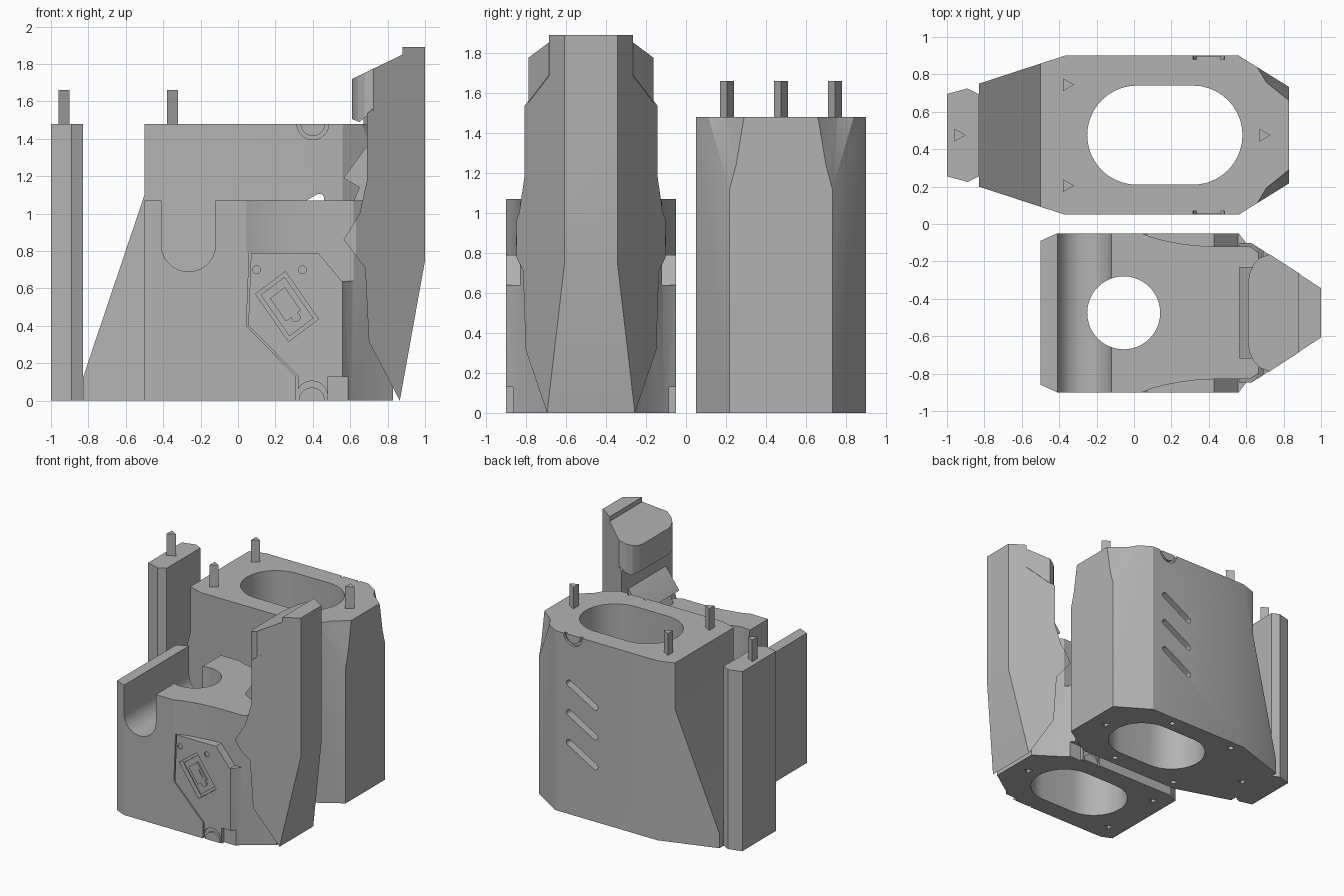
import bpy, bmesh, math
from mathutils import Vector

if "Cube" in bpy.data.objects:
    bpy.data.objects.remove(bpy.data.objects["Cube"])

grey = bpy.data.materials.new("plain_grey")
grey.use_nodes = True
grey.diffuse_color = (0.45, 0.45, 0.45, 1)
grey.node_tree.nodes["Principled BSDF"].inputs["Base Color"].default_value = grey.diffuse_color
BACK, FRONT, HALF = 0.475, -0.475, 0.425


def add(name, bm):
    bmesh.ops.recalc_face_normals(bm, faces=bm.faces)
    me = bpy.data.meshes.new(name)
    bm.to_mesh(me)
    bm.free()
    me.materials.append(grey)
    ob = bpy.data.objects.new(name, me)
    bpy.context.collection.objects.link(ob)
    return ob


def prism(name, pts, axis, lo, hi):
    """Extrude an outline along z (plan) or y (front profile)."""
    bm = bmesh.new()
    place = (lambda a, b, h: (a, b, h)) if axis == "z" else (lambda a, b, h: (a, h, b))
    face = bm.faces.new([bm.verts.new(place(a, b, lo)) for a, b in pts])
    ext = bmesh.ops.extrude_face_region(bm, geom=[face])
    verts = [v for v in ext["geom"] if isinstance(v, bmesh.types.BMVert)]
    move = Vector(place(0, 0, hi - lo))
    bmesh.ops.translate(bm, verts=verts, vec=move)
    return add(name, bm)


def hull(name, pts):
    bm = bmesh.new()
    for p in pts:
        bm.verts.new(p)
    bmesh.ops.convex_hull(bm, input=bm.verts)
    return add(name, bm)


def boolean(ob, tool, mode="DIFFERENCE"):
    mod = ob.modifiers.new("bool", "BOOLEAN")
    mod.operation, mod.object, mod.solver = mode, tool, "EXACT"
    bpy.context.view_layer.objects.active = ob
    bpy.ops.object.modifier_apply(modifier=mod.name)
    bpy.data.objects.remove(tool)


def arc(cx, cy, r, start=0, end=360, n=32):
    count = n if end - start == 360 else n + 1
    angles = [math.radians(start + (end - start) * i / n) for i in range(count)]
    return [(cx + r * math.cos(a), cy + r * math.sin(a)) for a in angles]


def stadium(a, b, r):
    """Rounded slot outline between two centres."""
    t = math.degrees(math.atan2(b[1] - a[1], b[0] - a[0]))
    return arc(*a, r, t + 90, t + 270, 20) + arc(*b, r, t - 90, t + 90, 20)


def mirrored(half, c):
    """Close a half outline given as (x, distance from the centre line)."""
    return [(x, c - d) for x, d in half] + [(x, c + d) for x, d in reversed(half)]


def triangle(x, y):
    return [(x - 0.03, y - 0.035), (x - 0.03, y + 0.035), (x + 0.03, y)]


def rect(u0, u1, v0, v1):
    """Rectangle in the tilted frame of the latch."""
    c, u, v = Vector((0.262, 0.503)), Vector((0.8, 0.6)), Vector((0.57, -0.82))
    return [tuple(c + u * a + v * b) for a, b in ((u0, v0), (u1, v0), (u1, v1), (u0, v1))]


# Rear block: tapered plan, sloping end, oval bore
rear = prism("rear_block", mirrored(
    [(-0.83, 0.275), (-0.37, HALF), (0.56, HALF), (0.83, 0.257)], BACK), "z", 0, 1.48)
boolean(rear, prism("cut", [(-0.83, 0.12), (-0.5, 1.1), (-0.5, 1.6), (-1, 1.6), (-1, 0.12)],
                    "y", -0.1, 1.1))
boolean(rear, prism("cut", stadium((0.015, BACK), (0.315, BACK), 0.265), "z", -0.1, 1.6))

for s in (-1, 1):
    y = lambda d: BACK + s * d
    # Vent slots through both walls
    for i in range(3):
        z = 1.08 - 0.245 * i
        boolean(rear, prism("cut", stadium((0.2, z - 0.135), (0.435, z), 0.026),
                            "y", y(0.15), y(0.5)))
    # Half round button at the top edge
    boolean(rear, prism("cut", arc(0.4, 1.48, 0.085), "y", y(0.405), y(0.5)))
    prism("rear_button", arc(0.4, 1.48, 0.065, 180, 360), "y", y(0.4), y(0.422))
    # Sloping corner notch
    boolean(rear, hull("cut", [(x, y(d), z) for x, d, z in (
        (0.70, 0.285, 1.5), (0.85, 0.165, 1.5), (0.84, 0.22, 1.22), (0.64, 0.385, 1.5),
        (0.835, 0.257, 1.1), (0.95, 0.38, 1.5), (0.95, 0.38, 1.1), (0.95, 0.165, 1.5))]))
    for x in (-0.3, 0.3):
        boolean(rear, prism("cut", arc(x, y(0.35), 0.022, n=16), "z", -0.1, 0.04))
for x in (-0.7, 0.7):
    boolean(rear, prism("cut", triangle(x, BACK), "z", -0.1, 0.04))

# Narrow end strip and locating pins
prism("end_strip", mirrored([(-1, 0.22), (-0.89, 0.25), (-0.83, 0.22)], BACK), "z", 0, 1.48)
for x, d in ((-0.93, 0), (-0.35, -0.27), (-0.35, 0.27), (0.7, 0)):
    prism("locating_pin", triangle(x, BACK + d), "z", 1.45, 1.66)

# Front block with cross channel, round bore and oval socket
front = prism("front_block", mirrored(
    [(-0.5, 0.385), (-0.41, HALF), (0.56, HALF), (0.61, 0.36), (0.83, 0.21)], FRONT), "z", 0, 1.07)
channel = [(-0.41, 1.2)] + arc(-0.265, 0.835, 0.145, 180, 360, 24) + [(-0.12, 1.2)]
boolean(front, prism("cut", channel, "y", -1, 0.02))
boolean(front, prism("cut", arc(-0.055, FRONT, 0.195, n=48), "z", 0.3, 1.2))
boolean(front, prism("cut", stadium((0.015, FRONT), (0.315, FRONT), 0.265), "z", -0.1, 0.6))

for s in (-1, 1):
    y = lambda d: FRONT + s * d
    # Curved shoulder above the side panel and its clipped corner
    sweep = [(0.04, 0.426), (0.1, 0.403), (0.17, 0.385), (0.25, 0.37), (0.33, 0.36),
             (0.42, 0.355), (0.7, 0.355), (0.7, 0.5), (0.04, 0.5)]
    boolean(front, prism("cut", [(x, y(d)) for x, d in sweep], "z", 0.79, 1.2))
    boolean(front, prism("cut", [(0.42, 0.8), (0.555, 0.64), (0.7, 0.64), (0.7, 0.8)],
                         "y", y(0.355), y(0.5)))
    boolean(front, prism("cut", [(0.48, -0.1), (0.48, 0.13), (0.7, 0.13), (0.7, -0.1)],
                         "y", y(0.39), y(0.5)))
    # Panel seam
    seam = [(0.06, 0.79), (0.045, 0.4), (0.31, 0.13), (0.31, -0.05)]
    boolean(front, prism("cut", seam + [(x + 0.01, z + 0.003) for x, z in reversed(seam)],
                         "y", y(0.41), y(0.5)))
    # Tilted latch in a framed recess
    boolean(front, prism("cut", rect(-0.1, 0.1, -0.155, 0.155), "y", y(0.385), y(0.5)))
    prism("latch_base", rect(-0.08, 0.08, -0.135, 0.135), "y", y(0.37), y(0.402))
    prism("latch_plate", rect(-0.05, 0.05, -0.09, 0.06), "y", y(0.39), y(0.414))
    prism("latch_tab", rect(-0.025, 0.03, -0.04, 0.035), "y", y(0.4), y(0.42))
    prism("latch_stud", arc(0.31, 0.445, 0.024, n=20), "y", y(0.39), y(0.414))
    for x in (0.1, 0.345):
        boolean(front, prism("cut", arc(x, 0.7, 0.021, n=20), "y", y(0.415), y(0.5)))
    # Half round button at the bottom edge
    boolean(front, prism("cut", arc(0.395, 0.02, 0.085), "y", y(0.405), y(0.5)))
    prism("front_button", arc(0.395, 0, 0.07, 0, 180) + [], "y", y(0.4), y(0.422))
    boolean(front, prism("cut", triangle(-0.35, y(0.27)), "z", -0.1, 0.04))
boolean(front, prism("cut", triangle(0.7, FRONT), "z", -0.1, 0.04))

# Tall post: front profile trimmed by the tapering plan
post = prism("tall_post", [(1, 1.89), (0.88, 1.89), (0.88, 1.69), (0.69, 1.535), (0.69, 1.18),
                           (0.65, 1.0), (0.565, 0.86), (0.68, 0.71), (0.70, 0.315),
                           (0.865, 0), (1, 0.75)], "y", -0.95, 0)
boolean(post, prism("cut", mirrored([(0.55, 0.375), (0.63, 0.372), (1.0, 0.132)], FRONT),
                    "z", -0.1, 2), "INTERSECT")

# Rounded head on the post
head = prism("post_head", [(0.61, 1.72), (0.885, 1.853), (0.885, 1.69), (0.65, 1.49),
                           (0.61, 1.505)], "y", -0.95, 0)
boolean(head, prism("cut", mirrored([(0.61, 0.16), (0.617, 0.21), (0.64, 0.26), (0.675, 0.295),
                                     (0.725, 0.313), (0.9, 0.2)], FRONT), "z", 1, 2), "INTERSECT")

# Stepped rib joining post and block
prism("post_rib", [(0.72, 1.38), (0.68, 1.35), (0.565, 1.19), (0.65, 1.14), (0.6, 1.03),
                   (0.72, 0.9)], "y", FRONT - 0.245, FRONT + 0.245)

# Smooth bores and rounds, crisp edges elsewhere
for ob in bpy.context.collection.objects:
    if ob.type == "MESH" and grey.name in ob.data.materials:
        bpy.ops.object.select_all(action="DESELECT")
        ob.select_set(True)
        bpy.context.view_layer.objects.active = ob
        bpy.ops.object.shade_smooth_by_angle(angle=math.radians(20))
